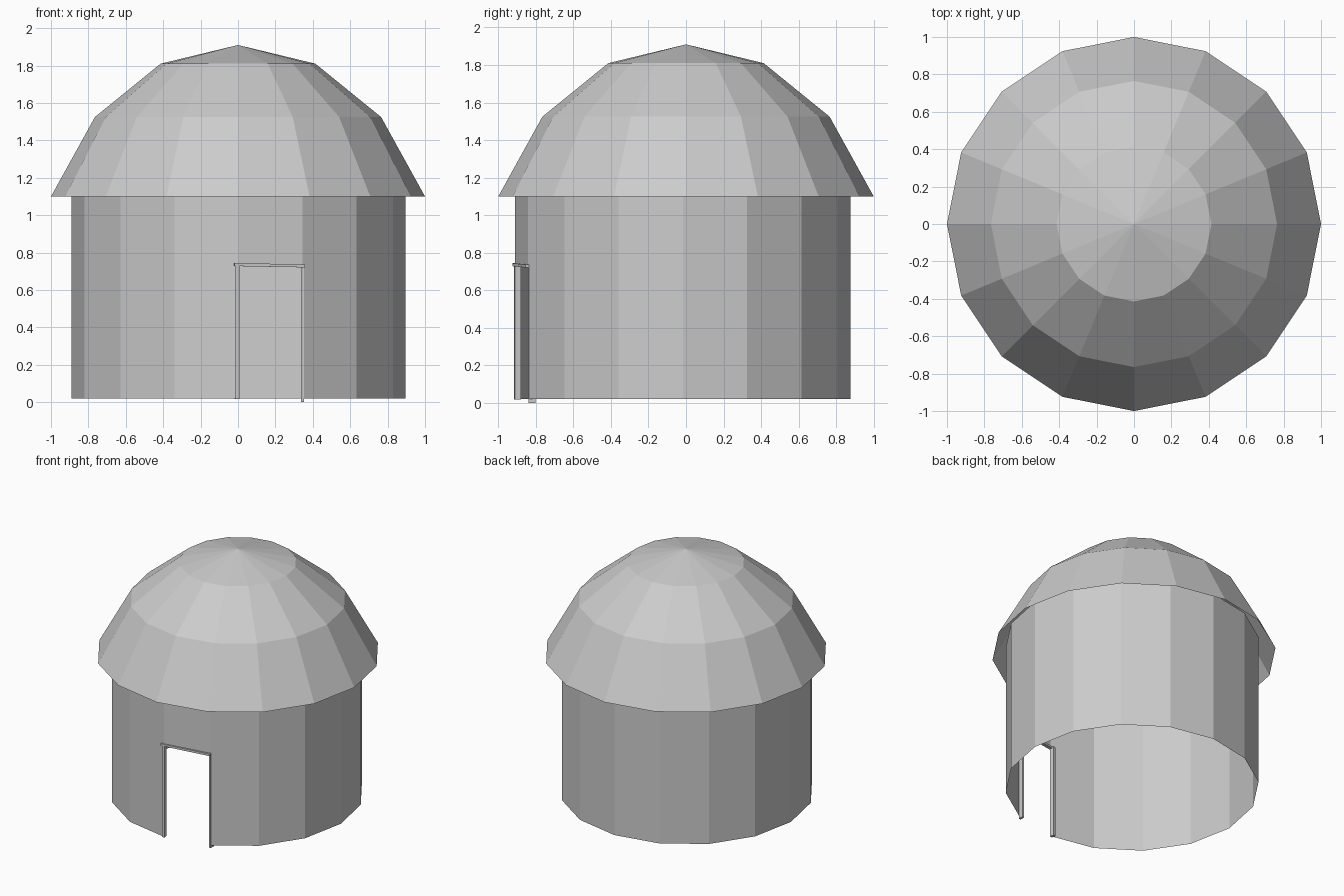
import bpy, bmesh
from math import cos, sin, tau, radians
from mathutils import Vector

cube = bpy.data.objects.get("Cube")
if cube:
    bpy.data.objects.remove(cube, do_unlink=True)

grey = bpy.data.materials.new("stone grey")
grey.use_nodes = True
grey.diffuse_color = (0.6, 0.6, 0.6, 1)
grey.node_tree.nodes["Principled BSDF"].inputs["Base Color"].default_value = (0.6, 0.6, 0.6, 1)

SIDES = 16


def finish(name, bm):
    mesh = bpy.data.meshes.new(name)
    bm.to_mesh(mesh)
    bm.free()
    mesh.materials.append(grey)
    ob = bpy.data.objects.new(name, mesh)
    bpy.context.collection.objects.link(ob)
    return ob


def ring(bm, r, z, cx=0, cy=0):
    return [bm.verts.new((cx + r * cos(i * tau / SIDES), cy + r * sin(i * tau / SIDES), z))
            for i in range(SIDES)]


def box(name, size, center):
    bm = bmesh.new()
    bmesh.ops.create_cube(bm, size=1)
    bmesh.ops.scale(bm, vec=size, verts=bm.verts)
    ob = finish(name, bm)
    ob.location = center
    return ob


# Faceted dome roof, open underneath
bm = bmesh.new()
rings = [ring(bm, r, z) for r, z in ((1, 1.1), (0.765, 1.525), (0.414, 1.81))]
for low, high in zip(rings, rings[1:]):
    for i in range(SIDES):
        j = (i + 1) % SIDES
        bm.faces.new((low[i], low[j], high[j], high[i]))
apex = bm.verts.new((0, 0, 1.91))
for i in range(SIDES):
    bm.faces.new((rings[-1][i], rings[-1][(i + 1) % SIDES], apex))
finish("dome_roof", bm)

# Thin round wall with one facet left open as the doorway
DOOR_SIDE = 12
bm = bmesh.new()
levels = [ring(bm, 0.893, z, 0.003, -0.017) for z in (0.02, 0.73, 1.2)]
for k, (low, high) in enumerate(zip(levels, levels[1:])):
    for i in range(SIDES):
        j = (i + 1) % SIDES
        if k == 0 and i == DOOR_SIDE:
            continue
        bm.faces.new((low[i], low[j], high[j], high[i]))
finish("round_wall", bm)

# Door posts
post = box("right_door_post", (0.02, 0.033, 0.72), (-0.006, -0.897, 0.377))
post.rotation_euler.z = radians(11)
box("left_door_post", (0.017, 0.037, 0.732), (0.345, -0.821, 0.366))

# Slightly sloping lintel
a, b = Vector((-0.02, -0.911, 0.736)), Vector((0.355, -0.843, 0.729))
lintel = box("door_lintel", ((b - a).length, 0.025, 0.016), (a + b) / 2)
lintel.rotation_euler = (b - a).to_track_quat("X", "Z").to_euler()
